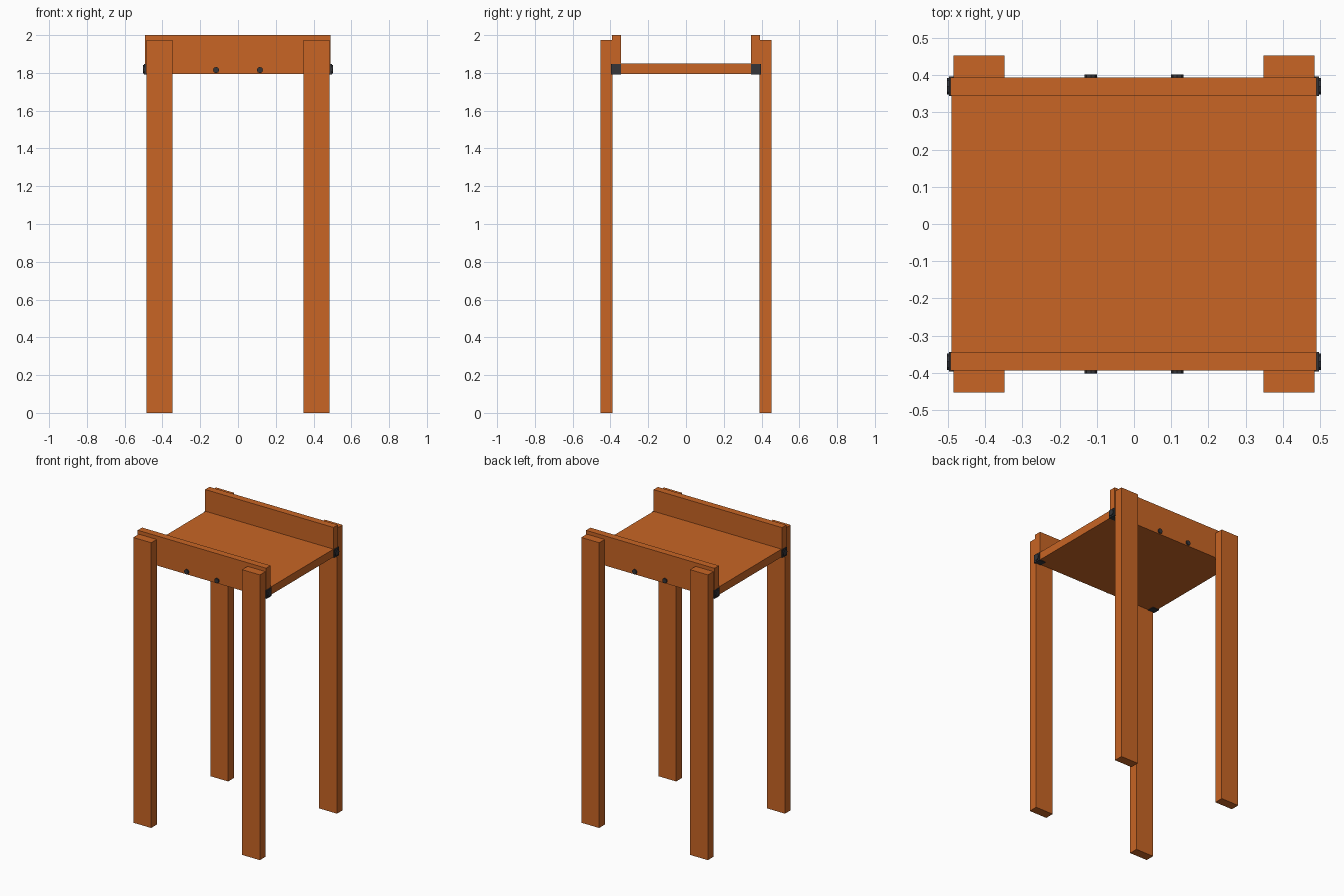
import bpy, math

if "Cube" in bpy.data.objects:
    bpy.data.objects.remove(bpy.data.objects["Cube"])


def material(name, color):
    m = bpy.data.materials.new(name)
    m.diffuse_color = color
    m.use_nodes = True
    m.node_tree.nodes["Principled BSDF"].inputs["Base Color"].default_value = m.diffuse_color
    return m


wood = material("orange_wood", (0.58, 0.13, 0.018, 1))
iron = material("dark_iron", (0.035, 0.035, 0.04, 1))


def box(name, lo, hi, mat):
    """Box spanning two opposite corners (in any order)."""
    bpy.ops.mesh.primitive_cube_add(size=1, location=[(a + b) / 2 for a, b in zip(lo, hi)])
    ob = bpy.context.object
    ob.name = name
    ob.scale = [abs(b - a) for a, b in zip(lo, hi)]
    bpy.ops.object.transform_apply(location=False, rotation=False, scale=True)
    ob.data.materials.append(mat)
    return ob


def bolt(name, loc, radius, depth, rot):
    bpy.ops.mesh.primitive_cylinder_add(vertices=8, radius=radius, depth=depth,
                                        location=loc, rotation=rot)
    ob = bpy.context.object
    ob.name = name
    ob.data.materials.append(iron)
    return ob


# Table panel between the rails
box("table_panel", (-0.49, -0.35, 1.795), (0.49, 0.35, 1.85), wood)

for sy, side in ((-1, "front"), (1, "back")):
    # Raised side rail
    box(f"{side}_rail", (-0.493, sy * 0.345, 1.795), (0.49, sy * 0.393, 2.0), wood)

    for sx, end in ((-1, "left"), (1, "right")):
        # Flat plank leg outside the rail
        box(f"{side}_{end}_leg", (sx * 0.348, sy * 0.39, 0), (sx * 0.485, sy * 0.453, 1.975), wood)

        # Corner bracket: end plate, plate underneath and bolt head
        box(f"{side}_{end}_bracket_plate", (sx * 0.488, sy * 0.344, 1.791),
            (sx * 0.497, sy * 0.396, 1.848), iron)
        box(f"{side}_{end}_bracket_foot", (sx * 0.445, sy * 0.344, 1.791),
            (sx * 0.497, sy * 0.396, 1.797), iron)
        bolt(f"{side}_{end}_bracket_bolt", (sx * 0.496, sy * 0.37, 1.82), 0.022, 0.012,
             (0, math.pi / 2, 0))

        # Rail bolt head
        bolt(f"{side}_{end}_rail_bolt", (sx * 0.116, sy * 0.395, 1.815), 0.0165, 0.014,
             (math.pi / 2, 0, 0))
